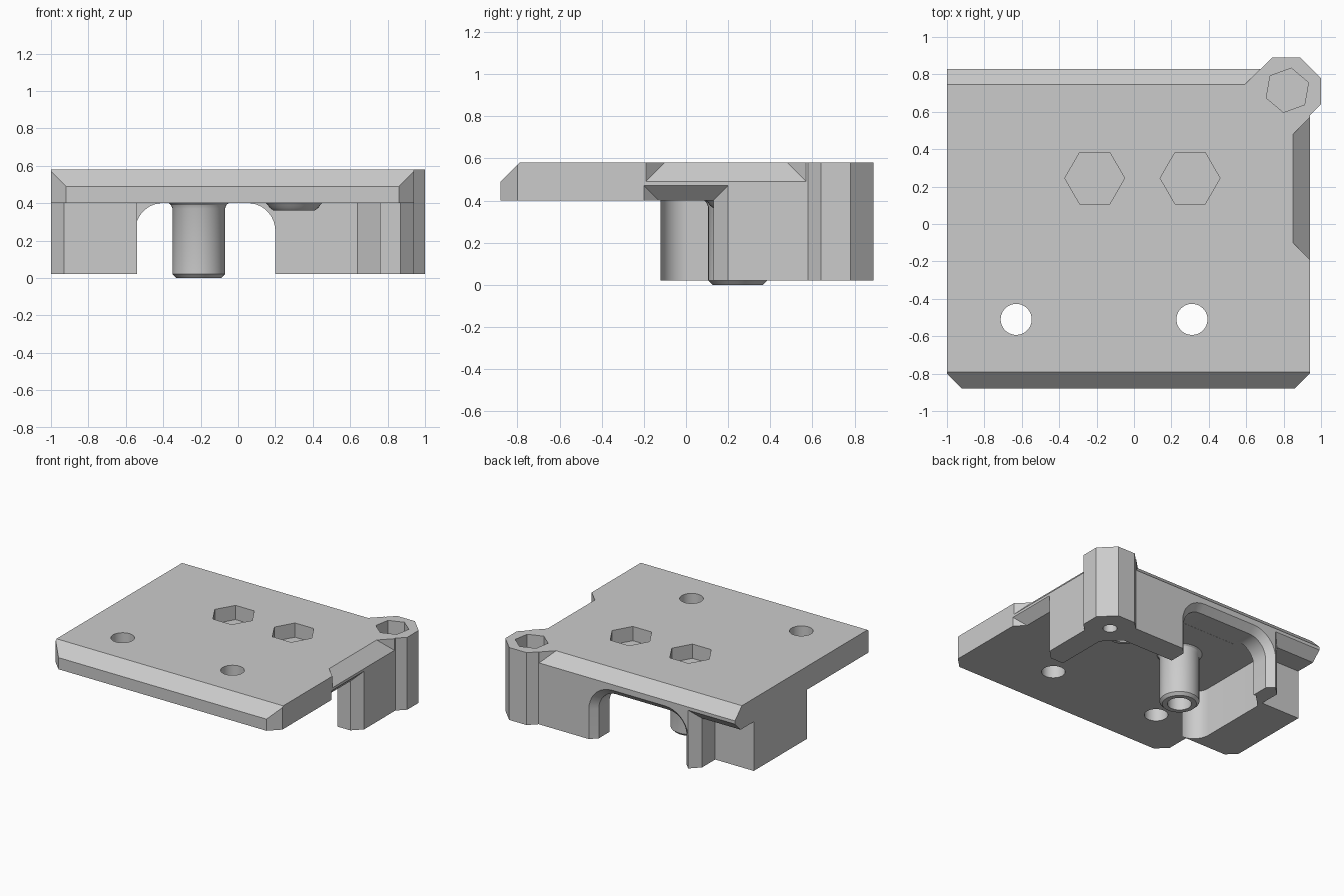
import bpy, bmesh, math

if "Cube" in bpy.data.objects:
    bpy.data.objects.remove(bpy.data.objects["Cube"])

grey = bpy.data.materials.new("plain_grey")
grey.use_nodes = True
grey.diffuse_color = (0.6, 0.6, 0.6, 1)
grey.node_tree.nodes["Principled BSDF"].inputs["Base Color"].default_value = (0.6, 0.6, 0.6, 1)


def loft(name, rings):
    """Closed solid through rings that have equal point counts."""
    bm = bmesh.new()
    loops = [[bm.verts.new(p) for p in ring] for ring in rings]
    n = len(loops[0])
    for low, high in zip(loops, loops[1:]):
        for i in range(n):
            j = (i + 1) % n
            bm.faces.new((low[i], low[j], high[j], high[i]))
    bm.faces.new(loops[0][::-1])
    bm.faces.new(loops[-1])
    bmesh.ops.recalc_face_normals(bm, faces=bm.faces)
    mesh = bpy.data.meshes.new(name)
    bm.to_mesh(mesh)
    bm.free()
    mesh.materials.append(grey)
    obj = bpy.data.objects.new(name, mesh)
    bpy.context.scene.collection.objects.link(obj)
    return obj


def prism(name, plan, low, high):
    """Plan outline between two heights, each a number or a sloping plane."""
    def level(z):
        return [(x, y, z(x, y) if callable(z) else z) for x, y in plan]
    return loft(name, [level(low), level(high)])


def turned(name, centre, profile, sides=40, turn=0.0):
    """Round or polygonal solid from (radius, height) pairs."""
    angles = [turn + math.tau * i / sides for i in range(sides)]
    return loft(name, [[(centre[0] + r * math.cos(a), centre[1] + r * math.sin(a), z)
                        for a in angles] for r, z in profile])


def combine(body, other, operation):
    mod = body.modifiers.new(operation, "BOOLEAN")
    mod.operation = operation
    mod.solver = "EXACT"
    mod.object = other
    bpy.context.view_layer.objects.active = body
    bpy.ops.object.modifier_apply(modifier=mod.name)
    bpy.data.objects.remove(other)


TOP, UNDER, FOOT = 0.58, 0.40, 0.02
post_at, boss_at, tower_at = (-0.21, 0.245), (0.30, 0.245), (0.82, 0.715)

# Top plate with clipped front corners
body = prism("bracket_body", [(-1, -0.8), (-0.92, -0.88), (0.86, -0.88), (0.94, -0.8),
                              (0.94, 0.83), (-1, 0.83)], UNDER, TOP)

# Edge bevels of the plate, cut before the tower is joined
bevels = [
    prism("front_bevel", [(-1.1, -0.79), (-1.1, -0.95), (1.1, -0.95), (1.1, -0.79)],
          lambda x, y: TOP + y + 0.79, 0.7),
    prism("back_bevel", [(-1.1, 0.745), (0.59, 0.745), (0.74, 0.895), (-1.1, 0.895)],
          lambda x, y: TOP - y + 0.745, 0.7),
    prism("side_bevel", [(0.85, -0.1), (0.97, -0.22), (0.97, 0.6), (0.85, 0.48)],
          lambda x, y: TOP - x + 0.85, 0.7),
    prism("side_undercut", [(0.87, -0.13), (0.97, -0.23), (0.97, 0.23), (0.87, 0.13)],
          0.3, lambda x, y: UNDER + x - 0.87),
    prism("back_undercut", [(-1.1, 0.76), (-0.67, 0.76), (-0.57, 0.86), (-1.1, 0.86)],
          0.3, lambda x, y: UNDER + y - 0.76),
]
for cutter in bevels:
    combine(body, cutter, "DIFFERENCE")

# Corner wall, side leg with hollow inner corner, corner tower
corner_wall = prism("corner_wall", [
    (0.76, 0.13), (0.87, 0.13), (0.94, 0.20), (0.94, 0.83), (-0.60, 0.83), (-0.67, 0.76),
    (-0.67, 0.65), (0.64, 0.65), (0.74, 0.55), (0.76, 0.53)], FOOT, 0.41)
hollow = [(-0.54 + 0.13 * math.cos(a), 0.01 + 0.13 * math.sin(a))
          for a in [math.radians(-90 - 10 * i) for i in range(10)]]
side_leg = prism("side_leg", [(-1, -0.05), (-0.93, -0.12)] + hollow + [
    (-0.67, 0.55), (-0.56, 0.66), (-0.56, 0.7), (-0.67, 0.7), (-0.67, 0.6), (-1, 0.6)], FOOT, 0.41)
tower = prism("corner_tower", [
    (0.74, 0.89), (0.89, 0.89), (1.0, 0.78), (1.0, 0.64), (0.93, 0.57),
    (0.75, 0.57), (0.60, 0.70), (0.60, 0.75)], FOOT, TOP)

# Hanging post and short boss, both flared into the plate
post = turned("hanging_post", post_at, [(0.12, 0), (0.14, 0.02), (0.14, 0.37), (0.148, 0.39), (0.17, 0.41)])
boss = turned("short_boss", boss_at, [(0.11, 0.36), (0.13, 0.375), (0.14, 0.39), (0.16, 0.41)])
for part in (corner_wall, side_leg, tower, post, boss):
    combine(body, part, "UNION")


# Rounded archway through the back wall, flared at the outside
def arch(y, grow):
    left, right, top, r = -0.55 - grow, 0.20 + grow, 0.401 + grow, 0.15 + grow
    ring = [(left, y, -0.1)]
    for i in range(10):
        a = math.radians(180 - 10 * i)
        ring.append((left + r + r * math.cos(a), y, top - r + r * math.sin(a)))
    for i in range(10):
        a = math.radians(90 - 10 * i)
        ring.append((right - r + r * math.cos(a), y, top - r + r * math.sin(a)))
    return ring + [(right, y, -0.1)]


cuts = [loft("archway", [arch(0.6, 0), arch(0.78, 0), arch(0.86, 0.08)])]

# Nut pockets from above, blind bores from below, through holes at the front
for name, at, r, turn in (("post", post_at, 0.16, 0), ("boss", boss_at, 0.16, 0),
                          ("tower", tower_at, 0.12, math.radians(20))):
    cuts.append(turned(name + "_nut_pocket", at, [(r, 0.47), (r, 0.7)], 6, turn))
for name, at, r in (("post", post_at, 0.085), ("boss", boss_at, 0.085), ("tower", tower_at, 0.05)):
    cuts.append(turned(name + "_bore", at, [(r, -0.1), (r, 0.45)], 32))
for x in (-0.63, 0.31):
    cuts.append(turned("screw_hole", (x, -0.51), [(0.083, 0.2), (0.083, 0.7)]))
for cutter in cuts:
    combine(body, cutter, "DIFFERENCE")

# Smooth the rounded surfaces, keep the edges crisp
bpy.ops.object.select_all(action="DESELECT")
body.select_set(True)
bpy.context.view_layer.objects.active = body
bpy.ops.object.shade_smooth_by_angle(angle=math.radians(25))
